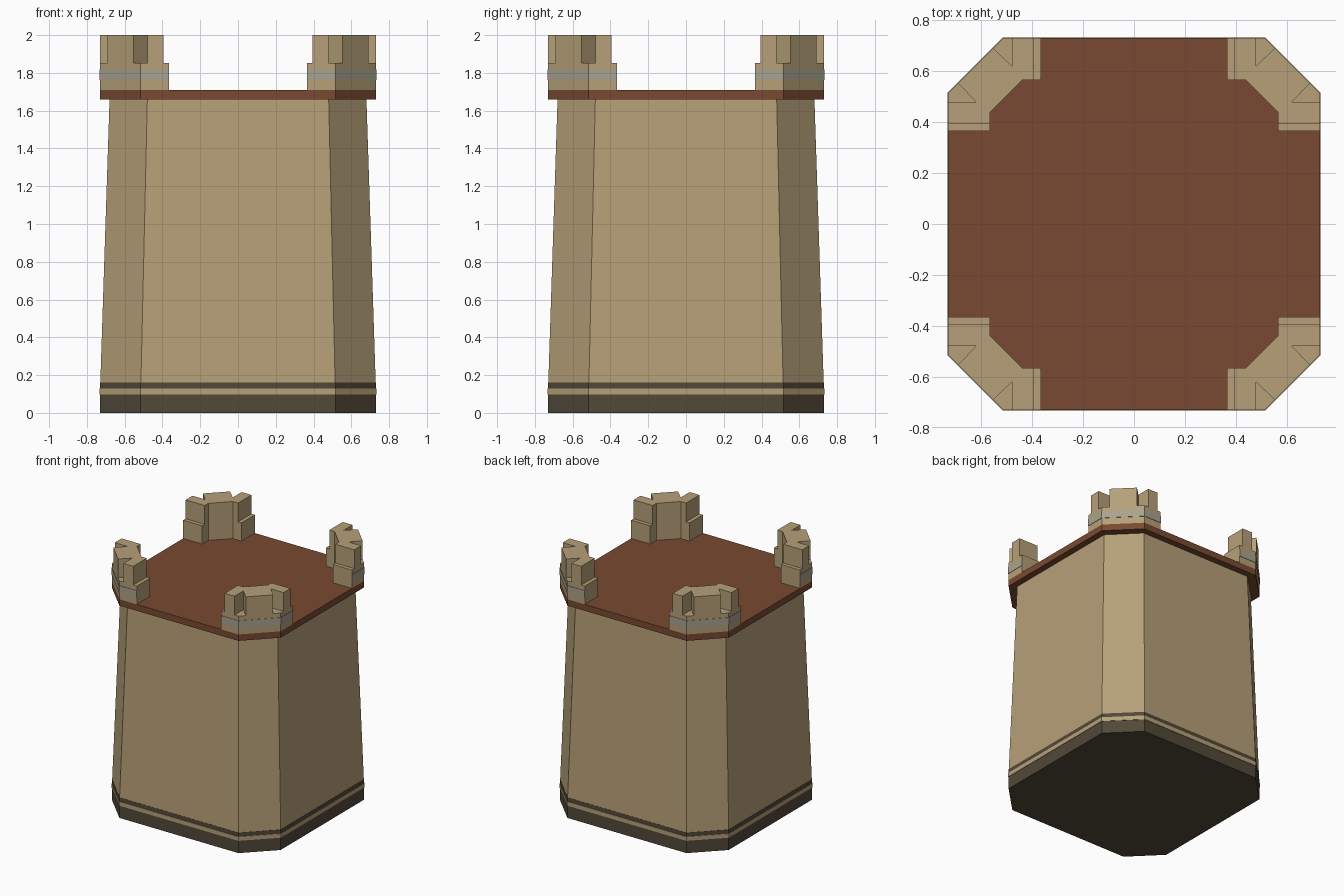
import bpy, bmesh

cube = bpy.data.objects.get("Cube")
if cube:
    bpy.data.objects.remove(cube, do_unlink=True)


def material(name, rgb):
    linear = [((c / 255 + 0.055) / 1.055) ** 2.4 for c in rgb] + [1.0]
    mat = bpy.data.materials.new(name)
    mat.use_nodes = True
    mat.diffuse_color = linear
    mat.node_tree.nodes["Principled BSDF"].inputs["Base Color"].default_value = linear
    return mat


tan = material("tan stone", (182, 160, 120))
dark = material("dark stone", (82, 72, 56))
brown = material("brown wood", (121, 74, 49))
grey = material("grey trim", (170, 162, 144))


def loft(name, lower, upper, z0, z1, mat):
    """Solid between two matching outlines."""
    bm = bmesh.new()
    a = [bm.verts.new((x, y, z0)) for x, y in lower]
    b = [bm.verts.new((x, y, z1)) for x, y in upper]
    n = len(a)
    bm.faces.new(a[::-1])
    bm.faces.new(b)
    for i in range(n):
        j = (i + 1) % n
        bm.faces.new((a[i], a[j], b[j], b[i]))
    bmesh.ops.recalc_face_normals(bm, faces=bm.faces)
    mesh = bpy.data.meshes.new(name)
    bm.to_mesh(mesh)
    bm.free()
    mesh.materials.append(mat)
    obj = bpy.data.objects.new(name, mesh)
    bpy.context.collection.objects.link(obj)
    return obj


def octagon(r, c):
    return [(r, -c), (r, c), (c, r), (-c, r), (-r, c), (-r, -c), (-c, -r), (c, -r)]


def diagonal(half):
    """Complete an outline by reflecting it across the corner diagonal."""
    return half + [(y, x) for x, y in reversed(half)]


# Plinth, bands, tapered walls and deck
wide, slim = octagon(0.73, 0.515), octagon(0.68, 0.48)
proud = octagon(0.733, 0.516)
loft("plinth", wide, wide, 0, 0.097, dark)
loft("light_band", proud, proud, 0.097, 0.129, tan)
loft("dark_band", wide, wide, 0.129, 0.16, dark)
loft("tower_walls", octagon(0.729, 0.514), slim, 0.16, 1.66, tan)
loft("deck", wide, wide, 1.66, 1.71, brown)

# Corner battlements: low wall, notched top and outer trim
wall = diagonal([(0.565, 0.44), (0.565, 0.365), (0.73, 0.365), (0.73, 0.515)])
merlon = diagonal([(0.565, 0.44), (0.565, 0.395), (0.73, 0.395),
                   (0.73, 0.48), (0.62, 0.48), (0.692, 0.553)])
trim = diagonal([(0.728, 0.514), (0.728, 0.365), (0.733, 0.365), (0.733, 0.516)])

for side, sx in (("left", 1), ("right", -1)):
    for end, sy in (("front", -1), ("back", 1)):
        for part, outline, z0, z1, mat in (
                ("corner_wall", wall, 1.71, 1.853, tan),
                ("battlement", merlon, 1.853, 2.0, tan),
                ("trim_strip", trim, 1.763, 1.818, grey)):
            shape = [(x * sx, y * sy) for x, y in outline]
            loft(f"{end}_{side}_{part}", shape, shape, z0, z1, mat)
